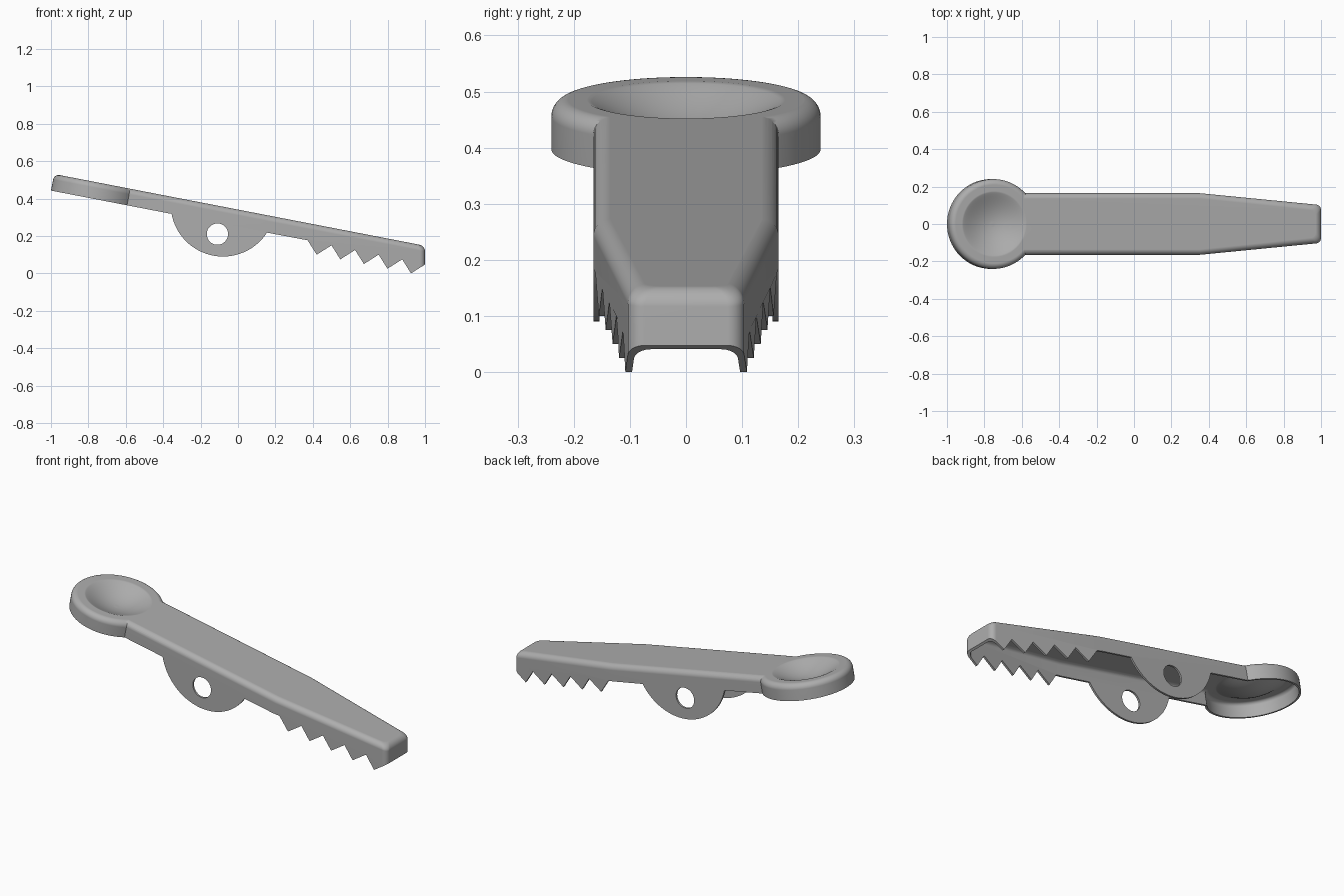
import bpy, bmesh, math
from mathutils import Matrix

cube = bpy.data.objects.get("Cube")
if cube:
    bpy.data.objects.remove(cube, do_unlink=True)

TILT = math.atan(0.1934)
FRAME = Matrix.Translation((0, 0, 0.341)) @ Matrix.Rotation(TILT, 4, 'Y')
WALL = 0.011          # sheet thickness
FILLET = 0.03         # rounding of the top edges
PAD_X, PAD_R = -0.761, 0.24


def stack(name, rings, matrix):
    """Bridge a pile of equal point rings into a closed solid."""
    bm = bmesh.new()
    loops = [[bm.verts.new(p) for p in ring] for ring in rings]
    n = len(loops[0])
    for a, b in zip(loops, loops[1:]):
        for i in range(n):
            j = (i + 1) % n
            bm.faces.new((a[i], a[j], b[j], b[i]))
    bm.faces.new(loops[0])
    bm.faces.new(loops[-1])
    bmesh.ops.recalc_face_normals(bm, faces=bm.faces)
    mesh = bpy.data.meshes.new(name)
    bm.to_mesh(mesh)
    bm.free()
    mesh.transform(matrix)
    obj = bpy.data.objects.new(name, mesh)
    bpy.context.collection.objects.link(obj)
    return obj


def combine(target, tool, operation):
    """Apply a boolean and discard the tool."""
    mod = target.modifiers.new(operation.title(), 'BOOLEAN')
    mod.operation, mod.object, mod.solver = operation, tool, 'EXACT'
    bpy.context.view_layer.objects.active = target
    bpy.ops.object.modifier_apply(modifier=mod.name)
    bpy.data.objects.remove(tool, do_unlink=True)


def circle(radius, z, n=96):
    return [(PAD_X + radius * math.cos(math.tau * i / n),
             radius * math.sin(math.tau * i / n), z) for i in range(n)]


def arm_outline(d, z):
    """Tapered plan of the arm, inset by d, with rounded tip corners."""
    tip = 1.0188 - d - z * math.tan(TILT)
    corner, half, wide = 0.03, 0.104 - d, 0.165 - d
    side = [(-0.65 + d, wide), (0.36, wide)]
    for k in range(7):
        a = math.pi / 2 * (1 - k / 6)
        side.append((tip - corner + corner * math.cos(a),
                     half - corner + corner * math.sin(a)))
    return [(x, y, z) for x, y in side] + [(x, -y, z) for x, y in reversed(side)]


def pad_outline(d, z):
    return circle(PAD_R - d, z)


def rounded_solid(name, outline, offset, depth):
    """Solid with a filleted top edge, shrunk inward by offset."""
    r = FILLET - offset
    rings = []
    for k in range(8):
        a = math.pi / 2 * k / 7
        rings.append(outline(offset + r * (1 - math.sin(a)),
                             -offset - r * (1 - math.cos(a))))
    rings.append(outline(offset, -depth))
    return stack(name, rings, FRAME)


def dish(name, drop):
    """Soft-rimmed thumb hollow, as a solid."""
    radius, deep = 0.178, 0.055
    rings = []
    for k in range(1, 19):
        q = k / 18
        rings.append(circle(radius * q, -deep * (1 - q * q) ** 1.25 - drop + 0.0005))
    rings.append(circle(radius + 0.004, 0.03))
    return stack(name, rings, FRAME)


def prism(name, points):
    """Extrude a front-facing outline through the full width."""
    return stack(name, [[(x, y, z) for x, z in points] for y in (-0.5, 0.5)],
                 Matrix.Identity(4))


# Outer skin: arm, round thumb pad and its hollow
clip = rounded_solid("clip_jaw", arm_outline, 0, 0.35)
combine(clip, rounded_solid("pad", pad_outline, 0, 0.35), 'UNION')
combine(clip, dish("hollow", 0), 'DIFFERENCE')

# Inner cavity, leaving a thin sheet
cavity = rounded_solid("cavity", arm_outline, WALL, 0.4)
combine(cavity, rounded_solid("pad_cavity", pad_outline, WALL, 0.4), 'UNION')
combine(cavity, dish("hollow_underside", WALL), 'DIFFERENCE')
combine(clip, cavity, 'DIFFERENCE')

# Side profile: pad edge, pivot ear, jaw teeth
profile = [(-1.1, 0.462)]
for k in range(33):
    a = math.radians(190.7 + (327.1 - 190.7) * k / 32)
    profile.append((-0.08 + 0.28 * math.cos(a), 0.37 + 0.28 * math.sin(a)))
profile.append((0.372, 0.177))
for i in range(5):
    profile.append((0.421 + 0.126 * i, 0.1 - 0.025 * i))
    profile.append((0.5 + 0.126 * i, 0.15 - 0.025 * i))
profile += [(1.1, 0.05), (1.1, 0.8), (-1.1, 0.8)]
combine(clip, prism("side_profile", profile), 'INTERSECT')

# Pivot holes
hole = [(-0.11 + 0.057 * math.cos(math.tau * i / 40),
         0.21 + 0.057 * math.sin(math.tau * i / 40)) for i in range(40)]
combine(clip, prism("pivot_hole", hole), 'DIFFERENCE')

# Material and shading
steel = bpy.data.materials.new("grey_metal")
steel.use_nodes = True
color = (0.42, 0.42, 0.42, 1)
steel.diffuse_color = color
steel.node_tree.nodes["Principled BSDF"].inputs["Base Color"].default_value = color
clip.data.materials.clear()
clip.data.materials.append(steel)
for face in clip.data.polygons:
    face.material_index = 0

bpy.ops.object.select_all(action='DESELECT')
clip.select_set(True)
bpy.context.view_layer.objects.active = clip
bpy.ops.object.shade_smooth_by_angle(angle=math.radians(30))
weighted = clip.modifiers.new("Weighted Normals", 'WEIGHTED_NORMAL')
weighted.keep_sharp = True
